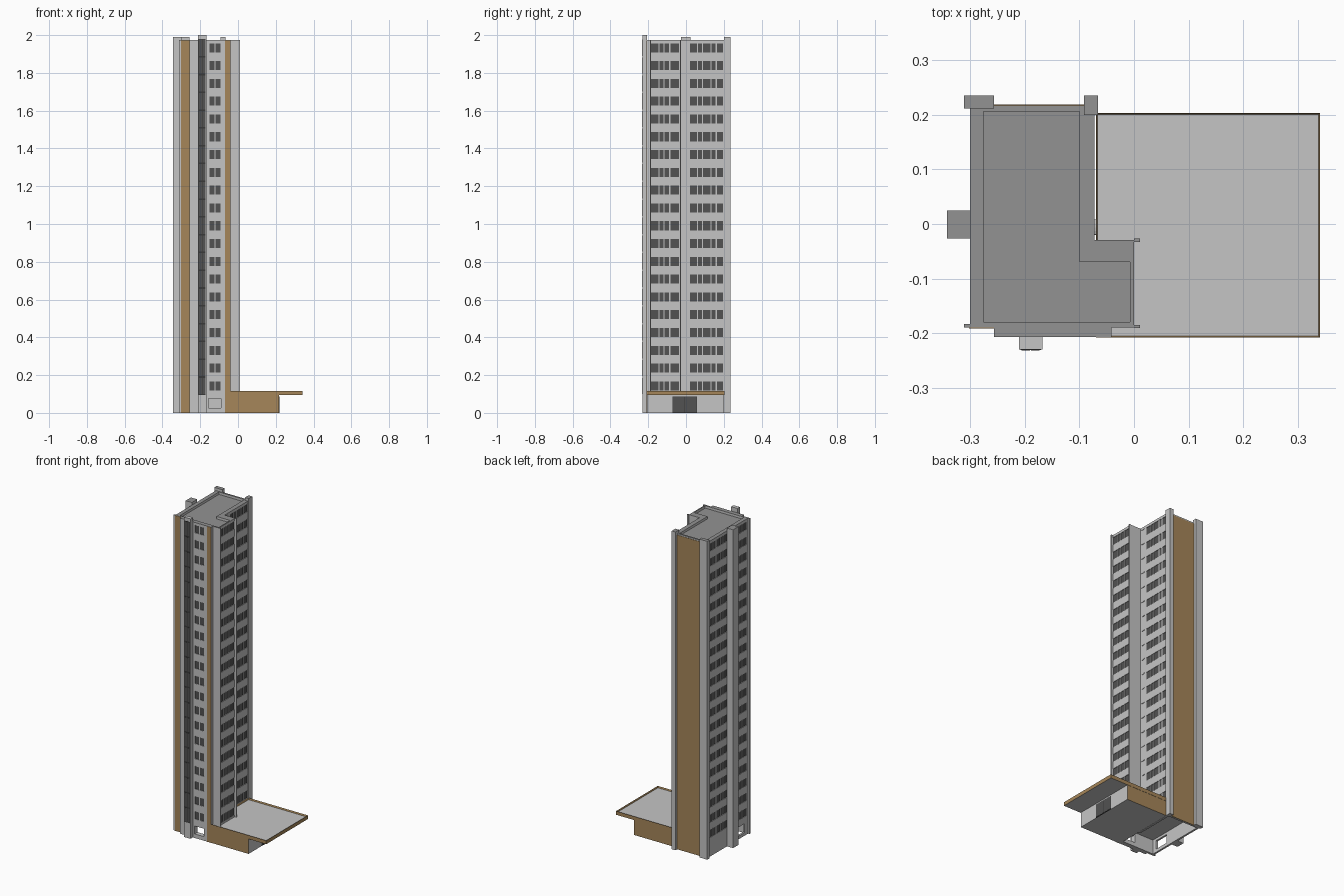
import bpy, bmesh

if "Cube" in bpy.data.objects:
    bpy.data.objects.remove(bpy.data.objects["Cube"])

def mat(name, r, g, b):
    m = bpy.data.materials.new(name)
    m.diffuse_color = (r, g, b, 1)
    m.use_nodes = True
    m.node_tree.nodes["Principled BSDF"].inputs["Base Color"].default_value = m.diffuse_color
    return m

LIGHT = mat("light_concrete", 0.56, 0.56, 0.56)
MID = mat("roof_grey", 0.29, 0.29, 0.29)
BROWN = mat("brown_cladding", 0.38, 0.24, 0.10)
GLASS = mat("dark_glass", 0.085, 0.085, 0.085)
FRAME = mat("dark_frame", 0.04, 0.04, 0.04)

def finish(name, bm, mats):
    bmesh.ops.recalc_face_normals(bm, faces=bm.faces)
    me = bpy.data.meshes.new(name)
    bm.to_mesh(me)
    bm.free()
    for m in mats:
        me.materials.append(m)
    ob = bpy.data.objects.new(name, me)
    bpy.context.collection.objects.link(ob)
    return ob

def add_box(bm, x0, x1, y0, y1, z0, z1):
    vs = bmesh.ops.create_cube(bm, size=1)["verts"]
    for v in vs:
        v.co = ((x0 + x1) / 2 + v.co.x * (x1 - x0),
                (y0 + y1) / 2 + v.co.y * (y1 - y0),
                (z0 + z1) / 2 + v.co.z * (z1 - z0))

def boxes(name, dims, *mats):
    bm = bmesh.new()
    for d in dims:
        add_box(bm, *d)
    return finish(name, bm, mats)

def add_prism(bm, pts, z0, z1):
    f = bm.faces.new([bm.verts.new((x, y, z0)) for x, y in pts])
    ext = bmesh.ops.extrude_face_region(bm, geom=[f])["geom"]
    for v in ext:
        if isinstance(v, bmesh.types.BMVert):
            v.co.z = z1

def ell(x0, x1, x2, y0, y1, y2):
    # L-shaped plan: main slab to x1, front wing to x2
    return [(x0, y0), (x2, y0), (x2, y1), (x1, y1), (x1, y2), (x0, y2)]

def cut(ob, cutter):
    md = ob.modifiers.new("cut", 'BOOLEAN')
    md.operation, md.solver, md.object = 'DIFFERENCE', 'EXACT', cutter
    bpy.context.view_layer.objects.active = ob
    bpy.ops.object.modifier_apply(modifier=md.name)

def grey_tops(ob):
    # roof colour on upward faces near the top
    for p in ob.data.polygons:
        p.material_index = int(p.normal.z > 0.5 and p.center.z > 1.955)

TOP, FLOORS, PITCH, DEPTH = 1.973, 20, 0.0942, 0.005
levels = [0.143 + i * PITCH for i in range(FLOORS)]
HALF = 0.024

# Tower body and front bay
bm = bmesh.new()
add_prism(bm, ell(-0.301, -0.072, 0.0, -0.19, -0.029, 0.217), 0, TOP)
tower = finish("tower_body", bm, [LIGHT, MID])
bay = boxes("front_bay", [(-0.257, -0.041, -0.207, -0.189, 0, TOP)], LIGHT, MID)

# Roof recess and hollow ground floor
bm = bmesh.new()
add_prism(bm, ell(-0.276, -0.1, -0.007, -0.18, -0.07, 0.206), 1.958, 2.1)
add_prism(bm, ell(-0.289, -0.084, -0.012, -0.178, -0.041, 0.205), -0.1, 0.09)
hollow = finish("hollow_cutter", bm, [LIGHT])

# Window openings: (wall x, outward sign, y ranges)
wing = [(-0.185, -0.145), (-0.139, -0.118), (-0.113, -0.089), (-0.083, -0.036)]
slab = [(0.022, 0.058), (0.064, 0.085), (0.09, 0.13), (0.136, 0.157), (0.163, 0.195)]
west = [(-0.17, -0.13), (-0.124, -0.1), (-0.094, -0.05)]
sides = [(0.0, 1, wing), (-0.072, 1, slab), (-0.301, -1, west), (-0.301, -1, slab)]
holes, panes = [], []
for z in levels:
    z0, z1 = z - HALF, z + HALF
    for x, s, spans in sides:
        for y0, y1 in spans:
            a, b, c = x - s * DEPTH, x + s * 0.02, x - s * (DEPTH - 0.002)
            holes.append((min(a, b), max(a, b), y0, y1, z0, z1))
            panes.append((min(a, c), max(a, c), y0, y1, z0, z1))
    for x0, x1 in ((-0.152, -0.125), (-0.119, -0.092)):
        holes.append((x0, x1, -0.23, -0.207 + DEPTH, z0, z1))
        panes.append((x0, x1, -0.204, -0.202, z0, z1))
# ground floor openings in the front and left side
holes += [(-0.155, -0.09, -0.23, -0.17, 0.025, 0.075),
          (-0.33, -0.28, -0.15, -0.06, 0.02, 0.075)]
openings = boxes("window_cutter", holes, LIGHT)
cut(tower, hollow)
cut(tower, openings)
cut(bay, openings)
for c in (hollow, openings):
    bpy.data.objects.remove(c)
for ob in (tower, bay):
    grey_tops(ob)
boxes("window_panes", panes, GLASS)

# Piers, shafts and thin corner fins
for name, dims in {
    "back_left_pier": (-0.312, -0.257, 0.212, 0.236, 0, 1.99),
    "back_right_pier": (-0.092, -0.066, 0.2, 0.236, 0, 1.99),
    "left_shaft": (-0.343, -0.30, -0.027, 0.025, 0, 1.99),
    "front_left_fin": (-0.312, -0.30, -0.19, -0.183, 0, TOP),
    "wing_front_fin": (0.0, 0.011, -0.191, -0.185, 0, TOP),
    "wing_back_fin": (0.0, 0.011, -0.033, -0.027, 0, TOP),
}.items():
    grey_tops(boxes(name, [dims], LIGHT, MID))

# Glazed stair shaft on the front
boxes("stair_shaft", [(-0.211, -0.168, -0.23, -0.206, 0, 2.0)], LIGHT)
boxes("stair_frame", [(-0.208, -0.171, -0.231, -0.229, 0.096, 1.98)], FRAME)
boxes("stair_glass", [(x, x + 0.0155, -0.232, -0.2305, z - 0.043, z + 0.043)
                      for z in levels for x in (-0.206, -0.1885)], GLASS)

# Brown cladding strips
boxes("brown_cladding", [(-0.303, -0.257, -0.192, -0.19, 0, 1.972),
                         (-0.07, -0.041, -0.2085, -0.207, 0, 1.972),
                         (-0.257, -0.092, 0.217, 0.219, 0, 1.965)], BROWN)

# Small vents in the inner corner
bm = bmesh.new()
for z in levels:
    vs = bmesh.ops.create_cone(bm, cap_ends=True, segments=12, radius1=1,
                               radius2=1, depth=1)["verts"]
    for v in vs:
        v.co = (-0.071 + v.co.z * 0.004, -0.006 + v.co.x * 0.014, z + 0.026 + v.co.y * 0.004)
finish("corner_vents", bm, [LIGHT])

# Podium: brown long walls, light end wall
podium = boxes("podium_walls", [(-0.07, 0.218, -0.207, 0.202, 0, 0.096)], LIGHT, BROWN)
for p in podium.data.polygons:
    p.material_index = int(abs(p.normal.y) > 0.5)

# Podium roof slab with brown rim, light deck and soffit
bm = bmesh.new()
add_box(bm, -0.07, 0.341, -0.2085, 0.2035, 0.094, 0.117)
bmesh.ops.recalc_face_normals(bm, faces=bm.faces)
deck = next(f for f in bm.faces if f.normal.z > 0.5)
bmesh.ops.inset_region(bm, faces=[deck], thickness=0.004)
for v in deck.verts:
    v.co.z -= 0.01
roof = finish("podium_roof", bm, [BROWN, LIGHT])
for p in roof.data.polygons:
    p.material_index = int(p.normal.z < -0.5 or (p.normal.z > 0.5 and p.center.z < 0.112))

# Entrance doors
boxes("door_frame", [(0.217, 0.2195, -0.072, 0.058, 0, 0.086)], FRAME)
boxes("entrance_doors", [(0.219, 0.221, -0.069, -0.009, 0.003, 0.083),
                         (0.219, 0.221, -0.005, 0.055, 0.003, 0.083)], GLASS)
